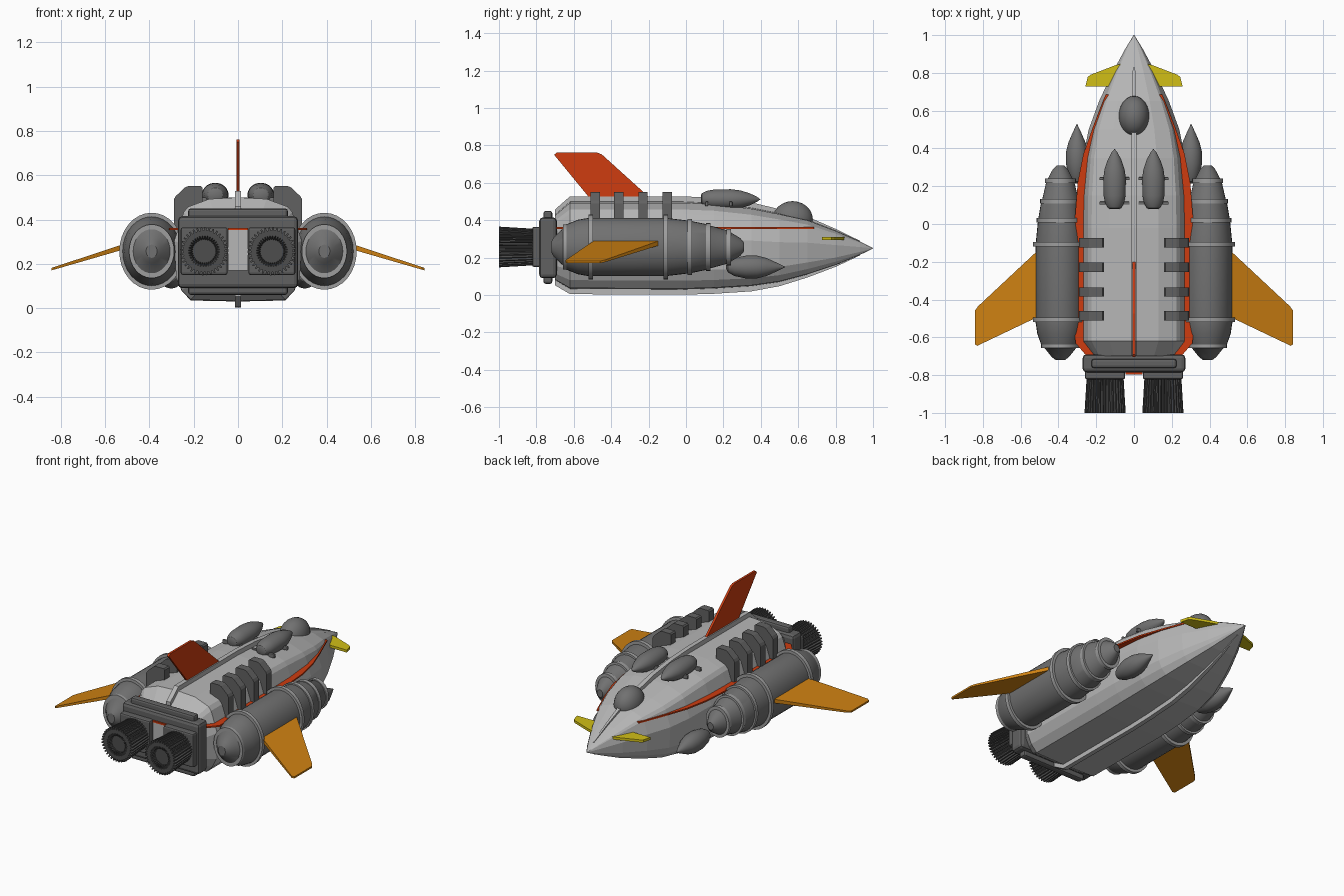
import bpy, bmesh, math
from mathutils import Vector

if "Cube" in bpy.data.objects:
    bpy.data.objects.remove(bpy.data.objects["Cube"])


def material(name, r, g, b):
    m = bpy.data.materials.new(name)
    m.diffuse_color = (r, g, b, 1)
    m.use_nodes = True
    m.node_tree.nodes["Principled BSDF"].inputs["Base Color"].default_value = m.diffuse_color
    return m


LIGHT = material("light grey", 0.47, 0.47, 0.47)
RING = material("ring grey", 0.34, 0.34, 0.34)
MID = material("mid grey", 0.165, 0.165, 0.165)
DARK = material("dark grey", 0.12, 0.12, 0.12)
NOZZLE = material("nozzle grey", 0.075, 0.075, 0.075)
RED = material("red", 0.62, 0.045, 0.005)
ORANGE = material("orange", 0.62, 0.22, 0.006)
YELLOW = material("yellow", 0.64, 0.52, 0.008)


def finish(name, bm, mat, smooth=None):
    bmesh.ops.recalc_face_normals(bm, faces=bm.faces)
    me = bpy.data.meshes.new(name)
    bm.to_mesh(me)
    bm.free()
    ob = bpy.data.objects.new(name, me)
    bpy.context.collection.objects.link(ob)
    me.materials.append(mat)
    if smooth:
        bpy.ops.object.select_all(action='DESELECT')
        ob.select_set(True)
        bpy.context.view_layer.objects.active = ob
        bpy.ops.object.shade_smooth_by_angle(angle=math.radians(smooth))
    return ob


def loft(name, rings, mat, smooth=None):
    """Skin a list of equal closed rings and cap both ends."""
    bm = bmesh.new()
    vs = [[bm.verts.new(p) for p in ring] for ring in rings]
    n = len(vs[0])
    for a, b in zip(vs, vs[1:]):
        for i in range(n):
            j = (i + 1) % n
            bm.faces.new((a[i], a[j], b[j], b[i]))
    bm.faces.new(vs[0])
    bm.faces.new(vs[-1])
    return finish(name, bm, mat, smooth)


def lathe(name, prof, c, mat, rz=1.0, seg=32, smooth=30):
    """Revolve (y, radius) points round the y axis at x, z = c."""
    ang = [2 * math.pi * i / seg for i in range(seg)]
    return loft(name, [[(c[0] + max(r, .0008) * math.cos(a), y, c[1] + max(r, .0008) * rz * math.sin(a))
                        for a in ang] for y, r in prof], mat, smooth)


def box(name, x, y, z, mat, bevel=0.012):
    bm = bmesh.new()
    bmesh.ops.create_cube(bm, size=1)
    for v in bm.verts:
        v.co = Vector([r[0] + (t + .5) * (r[1] - r[0]) for r, t in zip((x, y, z), v.co)])
    if bevel:
        bmesh.ops.bevel(bm, geom=bm.edges[:], offset=bevel, segments=2, affect='EDGES', profile=.5)
    return finish(name, bm, mat)


# Hull stations: y, half width, top z, bottom z
STATIONS = [(1, .002, .251, .249), (.93, .045, .287, .215), (.8, .115, .345, .16),
            (.65, .185, .403, .11), (.5, .24, .437, .07), (.35, .27, .467, .048),
            (.15, .285, .492, .035), (-.02, .288, .50, .03), (-.62, .288, .50, .033),
            (-.70, .235, .43, .08)]


def section(y, w, t, b):
    h = t - b
    half = [(.45, t - .015 * h), (.78, t - .09 * h), (.85, t - .14 * h), (1, t - .42 * h),
            (.97, b + .22 * h), (.88, b + .10 * h), (.74, b + .01 * h)]
    pts = [(0, y, t)] + [(k * w, y, z) for k, z in half] + [(0, y, b)]
    return pts + [(-k * w, y, z) for k, z in reversed(half)]


loft("hull", [section(*s) for s in STATIONS], LIGHT)

# Spine and keel ribs following the hull outline
for name, col, sign in (("spine", 2, 1), ("keel", 3, -1)):
    rings = []
    for s in STATIONS[1:]:
        off = .028 * min(1, (1 - s[0]) * 1.6) * sign
        e, i, hw = s[col] + off, s[col] - .03 * sign, .014 * min(1, (1.05 - s[0]) * 2)
        rings.append([(-hw, s[0], i), (hw, s[0], i), (hw, s[0], e), (-hw, s[0], e)])
    loft(name, rings, LIGHT)

# Red stripe plate around the waist
waist = [(.15, .685), (.215, .52), (.268, .37), (.298, .22), (.315, 0), (.315, -.55), (.31, -.63), (.25, -.70)]
loop = waist + [(-x, y) for x, y in reversed(waist)]
loft("waist_stripe", [[(x, y, z) for x, y in loop] for z in (.354, .363)], RED)

# Tail fin
fin = [(-.16, .49), (-.45, .752), (-.475, .762), (-.69, .762), (-.705, .75), (-.50, .50)]
loft("tail_fin", [[(x, y, z) for y, z in fin] for x in (-.007, .007)], RED)

# Canopy dome
R = 12
lathe("canopy", [(.57 - .108 * math.cos(math.pi * i / R), .081 * math.sin(math.pi * i / R))
                 for i in range(R + 1)], (0, .405), MID, rz=1.2)

# Rear engine housing
box("engine_plate", (-.272, .272), (-.785, -.69), (.09, .415), DARK, .02)
box("engine_band", (-.225, .225), (-.762, -.715), (.06, .45), DARK)
box("rear_panel", (-.045, .045), (-.792, -.77), (.17, .352), LIGHT, 0)
box("rear_red_strip", (-.045, .045), (-.796, -.77), (.352, .362), RED, 0)

for s, side in ((-1, "left"), (1, "right")):
    # Booster tank with rings
    c = (s * .39, .257)
    lathe(side + "_tank", [(-.72, .025), (-.705, .045), (-.655, .085), (-.65, .098), (-.58, .122), (-.52, .131),
                           (-.11, .131), (.02, .118), (.12, .101), (.125, .097), (.225, .074),
                           (.235, .068), (.29, .04), (.31, .02)], c, MID, 1.19)
    for y, r in ((-.645, .102), (-.508, .146), (-.108, .146), (.02, .126), (.12, .107), (.228, .082)):
        lathe(side + "_tank_ring", [(y - .012, r - .02), (y - .012, r), (y + .012, r), (y + .012, r - .02)],
              c, RING, 1.19)

    # Wing, drooping outward
    wing = [(.40, -.04), (.52, -.15), (.825, -.435), (.843, -.46), (.843, -.637), (.83, -.645), (.40, -.44)]
    loft(side + "_wing", [[(s * x, y, .276 - .31 * (x - .52) + d * (.012 - .02 * (x - .52)))
                           for x, y in wing] for d in (-1, 1)], ORANGE)

    # Nose canard
    can = [(.06, .85), (.10, .84), (.23, .79), (.245, .778), (.258, .727), (.06, .727)]
    loft(side + "_canard", [[(s * x, y, z) for x, y in can] for z in (.295, .311)], YELLOW)

    # Top pod with cross pins
    lathe(side + "_top_pod", [(.08, .025), (.085, .035), (.11, .05), (.15, .058), (.24, .06), (.29, .053),
                              (.34, .036), (.38, .015), (.397, 0)], (s * .103, .512), MID, .9)
    for y in (.11, .24):
        box(side + "_pod_pin", (s * .103 - .08, s * .103 + .08), (y - .008, y + .008), (.475, .50), MID, .004)

    # Lower side pod
    lathe(side + "_side_pod", [(.215, .01), (.225, .028), (.26, .046), (.32, .058), (.38, .058), (.43, .046),
                               (.49, .02), (.53, 0)], (s * .302, .15), MID, 1.05)

    # Saddle clamps holding the tank to the hull
    clamp = [(.16, .46), (.16, .543), (.167, .551), (.225, .551), (.238, .546), (.282, .505), (.29, .49),
             (.29, .34), (.24, .34)]
    for y in (-.1, -.23, -.36, -.485):
        loft(side + "_clamp", [[(s * x, y + d, z) for x, z in clamp] for d in (-.025, .025)], DARK)

    # Square mount and fluted nozzle
    box(side + "_nozzle_mount", (s * .153 - .106, s * .153 + .106), (-.822, -.77), (.15, .365), DARK, .01)
    N = 36

    def gear(y, ro, ri):
        pts = []
        for i in range(N):
            for k, r in ((0, ri), (.35, ri), (.5, ro), (.85, ro)):
                a = 2 * math.pi * (i + k) / N
                pts.append((s * .153 + r * math.cos(a), y, .257 + r * math.sin(a)))
        return pts
    loft(side + "_nozzle", [gear(-.80, .097, .086), gear(-1.0, .109, .094), gear(-1.0, .07, .055),
                            gear(-.975, .055, .052)], NOZZLE)
